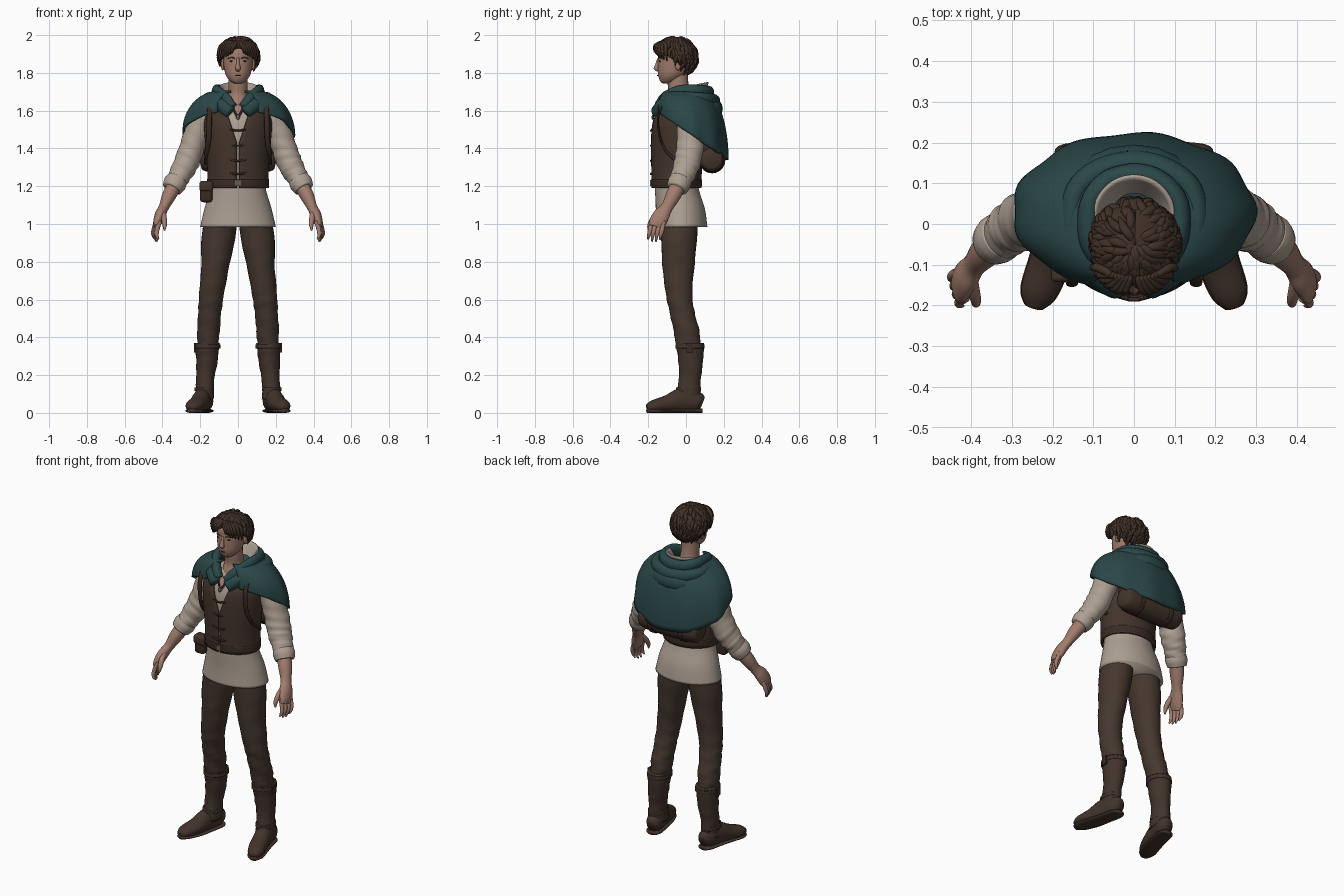
import bpy, bmesh, math, random
from mathutils import Vector, Matrix

random.seed(4)
PI = math.pi


def material(name, r, g, b):
    m = bpy.data.materials.new(name)
    lin = [((c / 255 + 0.055) / 1.055) ** 2.4 for c in (r, g, b)]
    m.diffuse_color = (*lin, 1)
    return m


TEAL = material("teal cloth", 42, 71, 72)
LINEN = material("linen", 174, 160, 147)
SKIN = material("skin", 162, 125, 109)
HAIR = material("brown hair", 64, 48, 38)
VEST = material("vest brown", 67, 52, 43)
TROUSER = material("trouser brown", 69, 55, 46)
BOOT = material("boot brown", 66, 51, 43)
LEATHER = material("dark leather", 58, 43, 36)
METAL = material("dull metal", 105, 95, 84)
INK = material("dark ink", 45, 35, 32)


def finish(name, bm, mat, thick=0, smooth=True):
    bmesh.ops.recalc_face_normals(bm, faces=bm.faces[:])
    for f in bm.faces:
        f.smooth = smooth
    me = bpy.data.meshes.new(name)
    bm.to_mesh(me)
    bm.free()
    me.materials.append(mat)
    ob = bpy.data.objects.new(name, me)
    bpy.context.collection.objects.link(ob)
    if thick:
        mod = ob.modifiers.new("thickness", 'SOLIDIFY')
        mod.thickness = thick
        mod.offset = 0
    return ob


def skin_rows(bm, rows, closed):
    vs = [[bm.verts.new(p) for p in row] for row in rows]
    n = len(vs[0])
    for a, b in zip(vs, vs[1:]):
        for i in range(n if closed else n - 1):
            j = (i + 1) % n
            bm.faces.new((a[i], a[j], b[j], b[i]))
    if closed:
        bm.faces.new(vs[0])
        bm.faces.new(vs[-1])


def sheet(name, f, nu, nv, mat, thick=0):
    bm = bmesh.new()
    skin_rows(bm, [[f(u / nu, v / nv) for u in range(nu + 1)] for v in range(nv + 1)], False)
    return finish(name, bm, mat, thick)


def spline(pts, t):
    # Catmull-Rom through tuples of any length, t from 0 to 1
    n = len(pts) - 1
    i = min(int(t * n), n - 1)
    s = t * n - i
    p = [pts[max(0, min(n, i + k))] for k in (-1, 0, 1, 2)]
    return [0.5 * (2 * b + (c - a) * s + (2 * a - 5 * b + 4 * c - d) * s * s
            + (3 * b - a - 3 * c + d) * s ** 3) for a, b, c, d in zip(*p)]


def tube(name, paths, mat, sides=20, sub=5, flat=False, ref=(0, 1, 0), amp=0, freq=0):
    # paths hold points (x, y, z, radius a, radius b)
    bm = bmesh.new()
    for pts in paths:
        n = (len(pts) - 1) * sub
        cs = [spline(pts, k / n) for k in range(n + 1)]
        rows = []
        for k, c in enumerate(cs):
            t = Vector(cs[min(k + 1, n)][:3]) - Vector(cs[max(k - 1, 0)][:3])
            t = Vector((0, 0, 1)) if flat else t.normalized()
            a = Vector(ref).cross(t).normalized()
            b = t.cross(a)
            row = []
            for i in range(sides):
                q = 2 * PI * i / sides
                s = k / n
                w = 1 + amp * s * (math.sin(freq * 2 * PI * s + 2.2 * math.sin(q + s * 5))
                                   + .5 * math.sin(freq * 9 * s * s + 3 * math.cos(q)))
                row.append(Vector(c[:3]) + w * (a * c[3] * math.cos(q) + b * c[4] * math.sin(q)))
            rows.append(row)
        skin_rows(bm, rows, True)
    return finish(name, bm, mat)


def flip(pts):
    return [(-p[0], *p[1:]) for p in pts]


def both(*paths):
    return [q for p in paths for q in (p, flip(p))]


def around(half):
    return half + flip(half)[::-1][1:]


def box(name, loc, size, mat, bevel=0.0):
    bm = bmesh.new()
    bmesh.ops.create_cube(bm, size=1, matrix=Matrix.Translation(loc) @ Matrix.Diagonal((*size, 1)))
    if bevel:
        bmesh.ops.bevel(bm, geom=bm.edges[:], offset=bevel, segments=5, profile=0.5, affect='EDGES')
    return finish(name, bm, mat, smooth=bevel > 0.01)


def ball(name, loc, size, mat):
    bm = bmesh.new()
    bmesh.ops.create_uvsphere(bm, u_segments=16, v_segments=10, radius=1,
                              matrix=Matrix.Translation(loc) @ Matrix.Diagonal((*size, 1)))
    return finish(name, bm, mat)


# shirt, chest opening and vest
TORSO = [(0, -.025, .985, .2, .138), (0, -.03, 1.08, .178, .13), (0, -.05, 1.2, .145, .115),
         (0, -.05, 1.32, .148, .118), (0, -.05, 1.45, .16, .12), (0, -.04, 1.56, .165, .115),
         (0, -.02, 1.64, .11, .085), (0, -.01, 1.665, .06, .06)]
tube("shirt_body", [TORSO], LINEN, sides=48, flat=True)
VESTR = [(1.19, -.05, .158, .126), (1.3, -.05, .157, .128), (1.43, -.05, .168, .13),
         (1.55, -.045, .172, .127), (1.63, -.03, .13, .105)]


def vest(u, v):
    z, cy, rx, ry = spline(VESTR, v)
    gap = math.asin(min(.9, (.006 + max(0, z - 1.43) * .33) / rx))
    q = gap + (2 * PI - 2 * gap) * u
    return Vector((rx * math.sin(q), cy - ry * math.cos(q), z))


def chest(u, v):
    z, cy, rx, ry = spline(VESTR, .76 + .24 * v)
    x = (2 * u - 1) * (.003 + .05 * v)
    return Vector((x, cy - (ry - .004) * math.sqrt(1 - (x / rx) ** 2), z))


sheet("vest", vest, 48, 20, VEST, .012)
sheet("bare_chest", chest, 6, 8, SKIN, .006)
for z in (1.27, 1.34, 1.42, 1.50):
    tube("vest_lace", [[(-.042, -.177, z, .005, .005), (0, -.186, z - .006, .005, .005),
                        (.042, -.177, z, .005, .005)]], LEATHER, sides=8, ref=(0, 0, 1))
    for s in (-1, 1):
        ball("vest_toggle", (s * .02, -.182, z - .003), (.007, .006, .007), LEATHER)

# belt, buckle and pouch
tube("belt", [[(0, -.05, 1.2, .165, .134), (0, -.05, 1.235, .164, .134)]], LEATHER, sides=48, flat=True)
box("belt_buckle", (0, -.186, 1.217), (.03, .008, .03), METAL)
box("pouch", (-.168, -.11, 1.17), (.066, .055, .11), LEATHER, .018)
box("pouch_flap", (-.168, -.113, 1.2), (.072, .06, .055), VEST, .014)

# arms: rolled sleeves, forearms and hands
tube("sleeve", both([(.165, .02, 1.6, .068, .07), (.212, .025, 1.5, .067, .072),
                     (.245, .02, 1.4, .066, .072), (.275, .005, 1.32, .066, .07),
                     (.31, -.018, 1.255, .058, .062), (.345, -.045, 1.195, .05, .052)]),
     LINEN, sides=28, sub=10, amp=.045, freq=6)
tube("sleeve_cuff", both([(.322, -.027, 1.235, .057, .06), (.335, -.037, 1.213, .061, .062),
                          (.35, -.049, 1.187, .053, .055)]), LINEN)
tube("forearm", both([(.325, -.03, 1.225, .04, .042), (.365, -.068, 1.15, .037, .04),
                      (.392, -.1, 1.09, .027, .032), (.412, -.128, 1.05, .028, .043),
                      (.426, -.15, 1.01, .023, .045), (.433, -.16, .985, .014, .038)]), SKIN)
FINGERS = []
for k in range(4):
    x, y = .444 - .006 * k, -.118 - .021 * k
    tip = .93 - .012 * math.sin(k * 1.1)
    FINGERS.append([(x - .012, y, 1.015, .012, .012), (x + .002, y - .008, .97, .012, .012),
                    (x + .004, y - .016, .94, .01, .01), (x - .006, y - .02, tip - .013, .004, .004)])
tube("finger", both(*FINGERS), SKIN, sides=10, sub=4)
tube("thumb", both([(.402, -.13, 1.07, .018, .018), (.392, -.172, 1.03, .015, .015),
                    (.388, -.193, .995, .012, .012), (.39, -.2, .965, .004, .004)]), SKIN, sides=10)

# trousers
tube("trouser_leg", both([(.16, .015, .32, .052, .06), (.157, .005, .42, .059, .068),
                          (.15, -.02, .53, .061, .066), (.14, -.037, .63, .066, .07),
                          (.12, -.04, .78, .074, .085), (.106, -.037, .91, .089, .094),
                          (.09, -.035, 1.03, .088, .1)][::-1]),
     TROUSER, sides=28, sub=9, flat=True, amp=.03, freq=7)

# boots: shaft, foot, sole and straps
tube("boot_shaft", both([(.161, .02, .37, .065, .075), (.163, .022, .34, .062, .072),
                         (.165, .025, .27, .056, .065), (.174, .02, .17, .048, .058),
                         (.178, .008, .07, .05, .07)]), BOOT, sides=28, flat=True, amp=.04, freq=4)
FOOT = [(.172, .086, .05, .028, .035), (.175, .055, .06, .045, .056), (.19, -.02, .066, .047, .066),
        (.21, -.1, .048, .05, .046), (.236, -.17, .036, .044, .033), (.247, -.204, .028, .022, .018)]
tube("boot_foot", both(FOOT), BOOT, ref=(0, 0, 1))
tube("boot_sole", both([(p[0], p[1], .011, p[3] + .002, .012) for p in FOOT]), BOOT, ref=(0, 0, 1))
for z, x, y, ra, rb in ((.352, .161, .021, .068, .077), (.125, .178, .012, .052, .066)):
    tube("boot_strap", both([(x, y, z - .01, ra, rb), (x, y, z + .01, ra - .001, rb - .001)]),
         BOOT, sides=28, flat=True)
for s in (-1, 1):
    box("boot_buckle", (s * .226, .02, .345), (.014, .035, .05), LEATHER)

# cape, rolled hood and shirt collar


def cape(u, v):
    q = math.radians(-158 + 316 * u)
    s, c = math.sin(q), math.cos(q)
    a = math.sin(v * PI / 2)
    d = 1 - math.cos(v * PI / 2)
    r = a + .03 * v * v * math.sin(9 * q)
    top, hem = 1.70, 1.47 - .13 * c
    return Vector(((.1 + .192 * r) * s, -.01 + .1 * c + (.04 + .088 * c) * r, top + (hem - top) * d))


def collar(u, v):
    q = math.radians(-95 + 190 * u)
    r = .068 + .03 * v
    return Vector((r * math.sin(q), .0 + .02 * v + r * math.cos(q), 1.66 + (.07 + .02 * math.cos(q)) * v))


sheet("cape", cape, 72, 20, TEAL, .012)
sheet("shirt_collar", collar, 28, 6, LINEN, .008)
ROLL1 = [(.032, -.142, 1.615), (.065, -.115, 1.66), (.108, -.04, 1.7), (.108, .05, 1.705),
         (.06, .108, 1.7), (0, .122, 1.697)]
ROLL2 = [(.04, -.155, 1.59), (.1, -.115, 1.635), (.152, -.02, 1.66), (.14, .08, 1.66),
         (.075, .135, 1.655), (0, .15, 1.65)]
tube("hood_roll", [around([(*p, .026, .033) for p in ROLL1]), around([(*p, .03, .036) for p in ROLL2])],
     TEAL, sides=16, ref=(0, 0, 1), amp=.05, freq=5)
ball("hood_bag", (0, .1, 1.61), (.15, .095, .075), TEAL)
tube("neck_cord", [around([(.05, -.1, 1.66, .004, .004), (.03, -.14, 1.62, .004, .004),
                           (0, -.172, 1.575, .005, .005)])], LEATHER, sides=8, ref=(0, 1, 0))
ball("cord_pendant", (0, -.176, 1.565), (.01, .006, .014), METAL)

# backpack, rolled bottom and shoulder straps
box("backpack", (0, .12, 1.405), (.38, .14, .24), LEATHER, .066)
tube("backpack_bottom", [[(-.2, .135, 1.345, .03, .03), (-.17, .135, 1.345, .062, .066),
                          (0, .138, 1.342, .066, .07), (.17, .135, 1.345, .062, .066),
                          (.2, .135, 1.345, .03, .03)]], VEST, ref=(0, 0, 1))
for s in (-1, 1):
    tube("backpack_band", [[(s * .1 - .012, .138, 1.342, .071, .074), (s * .1 + .012, .138, 1.342, .071, .074)]],
         LEATHER, ref=(0, 0, 1))
tube("shoulder_strap", both([(.14, -.085, 1.665, .014, .006), (.147, -.122, 1.63, .014, .006),
                             (.152, -.148, 1.56, .014, .006), (.155, -.138, 1.46, .014, .006),
                             (.165, -.1, 1.38, .012, .007), (.172, -.03, 1.32, .008, .01)]),
     LEATHER, sides=10)

# neck and head
tube("neck", [[(0, -.03, 1.6, .075, .09), (0, -.03, 1.65, .062, .075), (0, -.035, 1.69, .052, .058),
               (0, -.042, 1.74, .05, .055), (0, -.045, 1.82, .05, .055)]], SKIN, flat=True)
tube("head", [[(0, -.105, 1.743, .018, .018), (0, -.092, 1.757, .042, .045), (0, -.077, 1.785, .063, .07),
               (0, -.066, 1.82, .073, .083), (0, -.06, 1.865, .079, .088), (0, -.055, 1.915, .081, .09),
               (0, -.05, 1.955, .062, .07), (0, -.05, 1.975, .02, .02)]], SKIN, sides=32, flat=True)
tube("nose", [[(0, -.143, 1.878, .008, .008), (0, -.151, 1.85, .009, .01), (0, -.156, 1.822, .014, .015),
               (0, -.149, 1.808, .008, .006)]], SKIN, sides=12, flat=True)
for s in (-1, 1):
    ball("eye", (s * .033, -.138, 1.862), (.011, .005, .004), INK)
    ball("ear", (s * .081, -.04, 1.845), (.01, .02, .032), SKIN)
tube("eyebrow", both([(.016, -.145, 1.877, .002, .003), (.034, -.141, 1.881, .003, .003),
                      (.055, -.124, 1.876, .002, .002)]), HAIR, sides=8, ref=(0, 0, 1))
tube("mouth", [[(-.018, -.141, 1.786, .002, .002), (0, -.15, 1.786, .003, .003),
                (.018, -.141, 1.786, .002, .002)]], LEATHER, sides=8, ref=(0, 0, 1))

# hair: cap, curly locks and a parted fringe


def hairline(q):
    return math.radians(104 + 42 * math.cos(q))


def scalp(q, p, r):
    return Vector((.003 + .1 * r * math.sin(p) * math.sin(q),
                   -.052 + .104 * r * math.sin(p) * math.cos(q), 1.884 + .1 * r * math.cos(p)))


sheet("hair_cap", lambda u, v: scalp(2 * PI * u, .01 + v * (hairline(2 * PI * u) - .01), 1), 40, 16, HAIR, .01)
LOCKS = []
for i in range(270):
    q = random.uniform(0, 2 * PI)
    p = max(.1, hairline(q) + random.uniform(-.6, -.45)) * math.sqrt(random.random())
    swirl = random.choice((-1, 1)) * random.uniform(.04, .2)
    up = random.uniform(-.03, .05)
    lock = []
    for k, (lift, rad) in enumerate(((.98, .007), (1.05, .011), (1.06, .012), (1.05, .009), (1.1, .002))):
        bend = q + swirl * k * (1 - .17 * k) / max(.4, math.sin(p + .16 * k))
        lock.append((*scalp(bend, p + k * .16, lift + up * k / 4), rad, rad * .7))
    LOCKS.append(lock)
for s in (-1, 1):
    for k in range(7):
        x = s * (.022 + .011 * k)
        y = -.158 + .009 * k * k / 6
        LOCKS.append([(s * (.008 + .008 * k), -.125, 1.965, .009, .009), (x, y - .003, 1.945, .012, .01),
                      (x + s * .012, y - .003, 1.915, .011, .009),
                      (x + s * .008, y + .004, 1.905 - .007 * k, .003, .003)])
tube("hair_locks", LOCKS, HAIR, sides=7, sub=3, ref=(.3, .2, 1))
